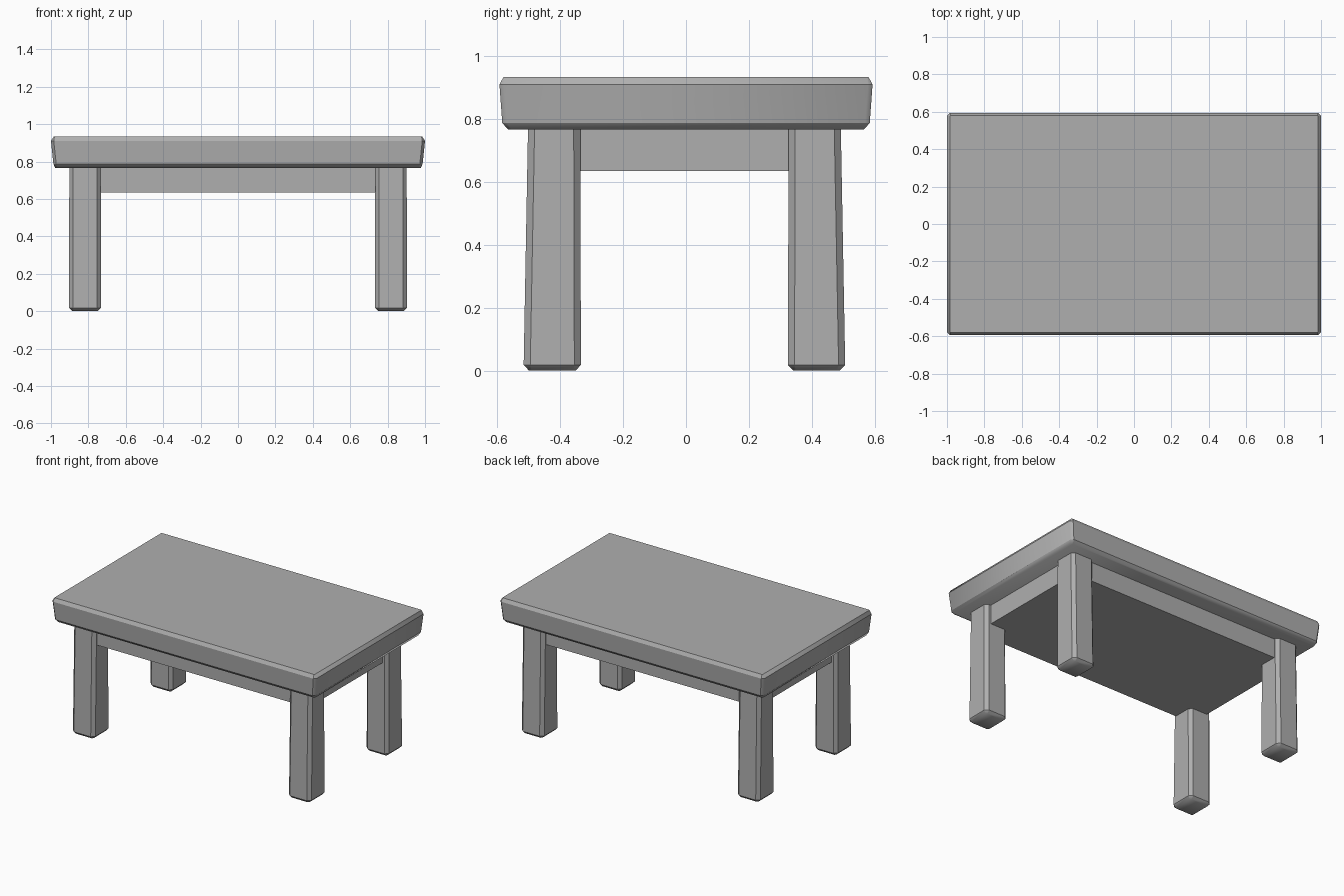
import bpy, bmesh

if "Cube" in bpy.data.objects:
    bpy.data.objects.remove(bpy.data.objects["Cube"])

grey = bpy.data.materials.new("dark_grey")
grey.diffuse_color = (0.43, 0.43, 0.43, 1)
grey.use_nodes = True
grey.node_tree.nodes["Principled BSDF"].inputs["Base Color"].default_value = grey.diffuse_color


def loft(name, rings, soft_ends=False):
    """Stack chamfered rectangles given as (z, x0, x1, y0, y1, chamfer)."""
    bm = bmesh.new()
    loops = []
    for z, x0, x1, y0, y1, c in rings:
        pts = [(x0 + c, y0), (x1 - c, y0), (x1, y0 + c), (x1, y1 - c),
               (x1 - c, y1), (x0 + c, y1), (x0, y1 - c), (x0, y0 + c)]
        loops.append([bm.verts.new((x, y, z)) for x, y in pts])
    for a, b in zip(loops, loops[1:]):
        for i in range(8):
            j = (i + 1) % 8
            bm.faces.new((a[i], a[j], b[j], b[i]))
    bottom = bm.faces.new(loops[0][::-1])
    bm.faces.new(loops[-1])
    bmesh.ops.recalc_face_normals(bm, faces=bm.faces)

    # Smooth shading with sharp edges, except around the underside
    for f in bm.faces:
        f.smooth = True
    for e in bm.edges:
        e.smooth = False
    for e in bottom.edges:
        e.smooth = True
    if soft_ends:
        for a, b in zip(loops, loops[1:]):
            for i in (2, 3, 6, 7):
                bm.edges.get((a[i], b[i])).smooth = True

    mesh = bpy.data.meshes.new(name)
    bm.to_mesh(mesh)
    bm.free()
    mesh.materials.append(grey)
    obj = bpy.data.objects.new(name, mesh)
    bpy.context.collection.objects.link(obj)
    return obj


# Thick table top, slightly flared towards the upper edge
loft("table_top", [(z, -hx, hx, -hy, hy, c) for z, hx, hy, c in (
    (0.766, 0.977, 0.565, 0.012), (0.787, 0.987, 0.584, 0.015),
    (0.91, 1.0, 0.593, 0.015), (0.933, 0.985, 0.58, 0.004))], soft_ends=True)

# Solid apron block under the top; the frame sits a hair off centre
DX, DY = 0.0, -0.005
bpy.ops.mesh.primitive_cube_add(size=1, location=(DX, DY, 0.7075))
apron = bpy.context.object
apron.name = "apron"
apron.scale = (1.73, 0.94, 0.145)
apron.data.materials.append(grey)

# Four chamfered legs, splayed slightly in y
for side, sx in (("left", -1), ("right", 1)):
    for end, sy in (("front", -1), ("back", 1)):
        rings = []
        for z, xi, xo, yi, yo, c in (
                (0.0, 0.75, 0.886, 0.346, 0.494, 0.008),
                (0.018, 0.733, 0.903, 0.329, 0.511, 0.021),
                (0.78, 0.734, 0.902, 0.331, 0.497, 0.021)):
            xs = sorted((sx * xi + DX, sx * xo + DX))
            ys = sorted((sy * yi + DY, sy * yo + DY))
            rings.append((z, *xs, *ys, c))
        loft(f"{end}_{side}_leg", rings)
